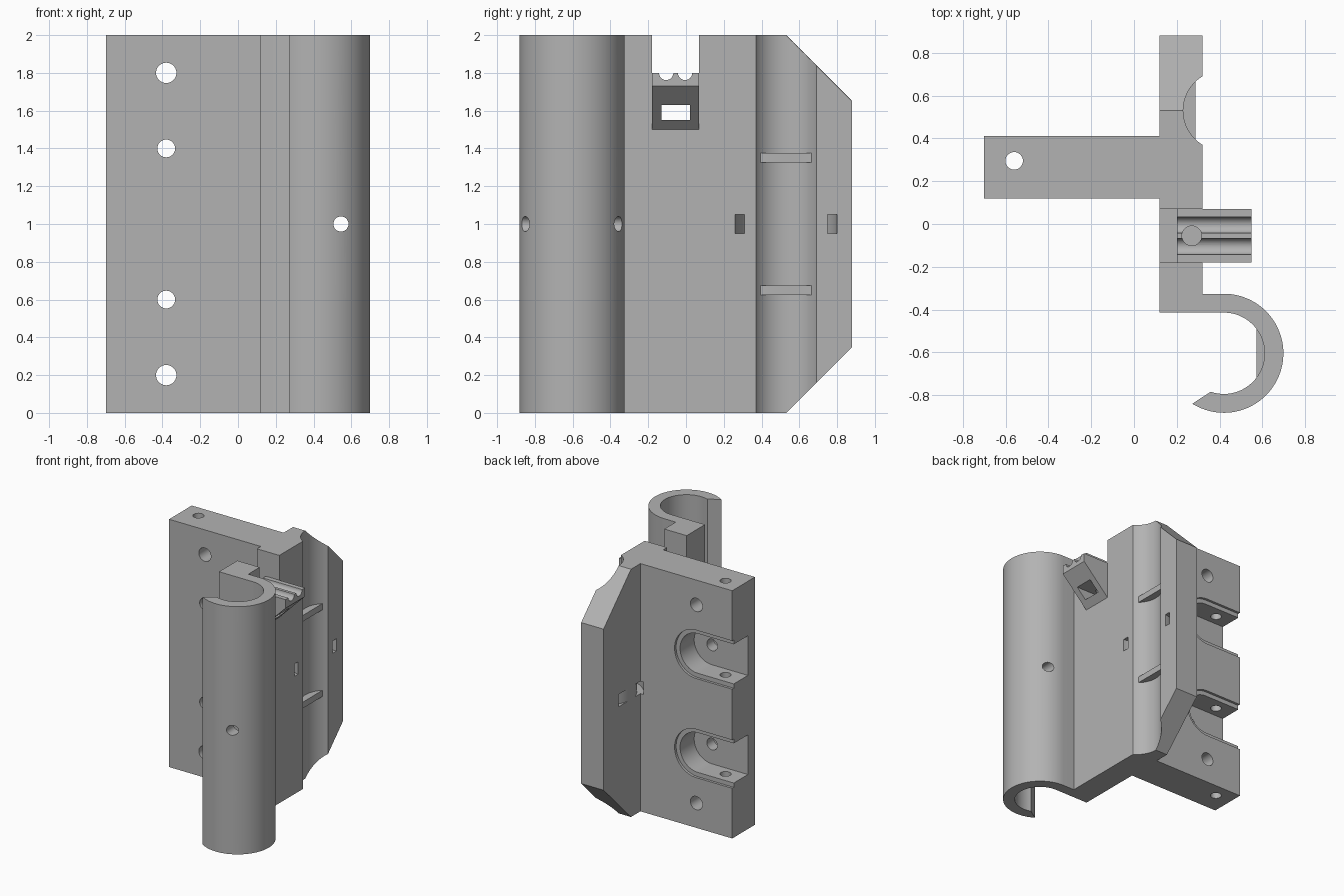
import bpy, bmesh, math
from mathutils import Vector

cube = bpy.data.objects.get("Cube")
if cube:
    bpy.data.objects.remove(cube, do_unlink=True)

grey = bpy.data.materials.new("plain grey")
grey.use_nodes = True
colour = (0.45, 0.45, 0.45, 1)
grey.diffuse_color = colour
grey.node_tree.nodes["Principled BSDF"].inputs["Base Color"].default_value = colour

AXES = {
    "x": lambda a, b, d: Vector((d, a, b)),   # profile in y, z
    "y": lambda a, b, d: Vector((a, d, b)),   # profile in x, z
    "z": lambda a, b, d: Vector((a, b, d)),   # profile in x, y
}


def prism(name, profile, axis, lo, hi):
    """Extrude a 2D outline along an axis."""
    bm = bmesh.new()
    place = AXES[axis]
    face = bm.faces.new([bm.verts.new(place(a, b, lo)) for a, b in profile])
    new = bmesh.ops.extrude_face_region(bm, geom=[face])["geom"]
    moved = [v for v in new if isinstance(v, bmesh.types.BMVert)]
    bmesh.ops.translate(bm, verts=moved, vec=place(0, 0, hi - lo))
    bmesh.ops.recalc_face_normals(bm, faces=bm.faces[:])
    mesh = bpy.data.meshes.new(name)
    bm.to_mesh(mesh)
    bm.free()
    mesh.materials.append(grey)
    obj = bpy.data.objects.new(name, mesh)
    bpy.context.collection.objects.link(obj)
    return obj


def arc(cx, cy, r, start, end, n=40):
    return [(cx + r * math.cos(math.radians(start + (end - start) * i / n)),
             cy + r * math.sin(math.radians(start + (end - start) * i / n)))
            for i in range(n + 1)]


def circle(cx, cy, r, n=32):
    return arc(cx, cy, r, 0, 360, n)[:-1]


def rect(a0, a1, b0, b1):
    return [(a0, b0), (a1, b0), (a1, b1), (a0, b1)]


def combine(target, tool, operation="DIFFERENCE"):
    mod = target.modifiers.new("combine", "BOOLEAN")
    mod.operation = operation
    mod.solver = "EXACT"
    mod.object = tool
    bpy.context.view_layer.objects.active = target
    bpy.ops.object.modifier_apply(modifier=mod.name)
    bpy.data.objects.remove(tool, do_unlink=True)


def cut(profile, axis, lo, hi):
    combine(body, prism("cutter", profile, axis, lo, hi))


# Body: mounting plate, web, round groove and hooked tube clip
hook_x, hook_y, groove_y = 0.42, -0.604, 0.53
outline = [(-0.7, 0.12), (0.12, 0.12), (0.12, -0.414)]
outline += arc(hook_x, hook_y, 0.19, 90, -109, 56)
outline += arc(hook_x, hook_y, 0.278, -122, 90, 64)
outline += [(0.32, -0.326)]
outline += arc(0.417, groove_y, 0.187, 238.8, 121.2)
outline += [(0.32, 0.88), (0.12, 0.88), (0.12, 0.41), (-0.7, 0.41)]
body = prism("clip_bracket", outline, "z", 0, 2)

# Chamfered fin corners
for z, out in ((2, 1), (0, -1)):
    cut([(0.48, z + out * 0.05), (0.93, z + out * 0.05), (0.93, z - out * 0.40)],
        "x", 0, 0.5)

# Notch in the web, with a sloped cable saddle beneath it
cut(rect(-0.18, 0.07, 1.73, 2.1), "x", 0.05, 0.4)
saddle = [(0.2, 1.5), (0.32, 1.5), (0.55, 1.73), (0.55, 1.8), (0.2, 1.8)]
combine(body, prism("saddle", saddle, "y", -0.18, 0.07), "UNION")
for y in (-0.105, -0.005):
    cut(circle(y, 1.8, 0.038), "x", 0.15, 0.7)
cut(rect(-0.13, 0.02, 1.55, 1.63), "x", 0.05, 0.7)
cut(circle(0.27, -0.055, 0.046), "z", 1.59, 1.9)

# Stepped U-shaped pockets in the back of the plate
for z in (0.6, 1.4):
    for r, depth in ((0.195, 0.39), (0.16, 0.21)):
        pocket = arc(-0.38, z, r, -90, 90) + [(-0.8, z + r), (-0.8, z - r)]
        cut(pocket, "y", depth, 0.5)

# Screw holes through the plate and the clip
for z, r in ((0.2, 0.054), (0.6, 0.047), (1.4, 0.047), (1.8, 0.054)):
    cut(circle(-0.38, z, r), "y", 0, 0.5)
cut(circle(-0.56, 0.295, 0.041), "z", -0.1, 2.1)
cut(circle(0.545, 1, 0.04), "y", -1, -0.25)

# Curved strap channel behind the groove
strap = arc(0.336, groove_y, 0.27, 70, 290) + arc(0.336, groove_y, 0.22, 290, 70)
cut(strap, "z", 0.95, 1.05)

bpy.ops.object.select_all(action="DESELECT")
body.select_set(True)
bpy.context.view_layer.objects.active = body
bpy.ops.object.shade_smooth_by_angle(angle=math.radians(25))

# Retaining ribs in the groove and inside the clip
for side, z in (("lower", 0.65), ("upper", 1.35)):
    prism(side + "_groove_rib", rect(0.21, 0.288, 0.395, 0.665), "z", z - 0.025, z + 0.025)
    prism(side + "_clip_rib", rect(0.573, 0.64, hook_y - 0.113, hook_y + 0.113),
          "z", z - 0.025, z + 0.025)
